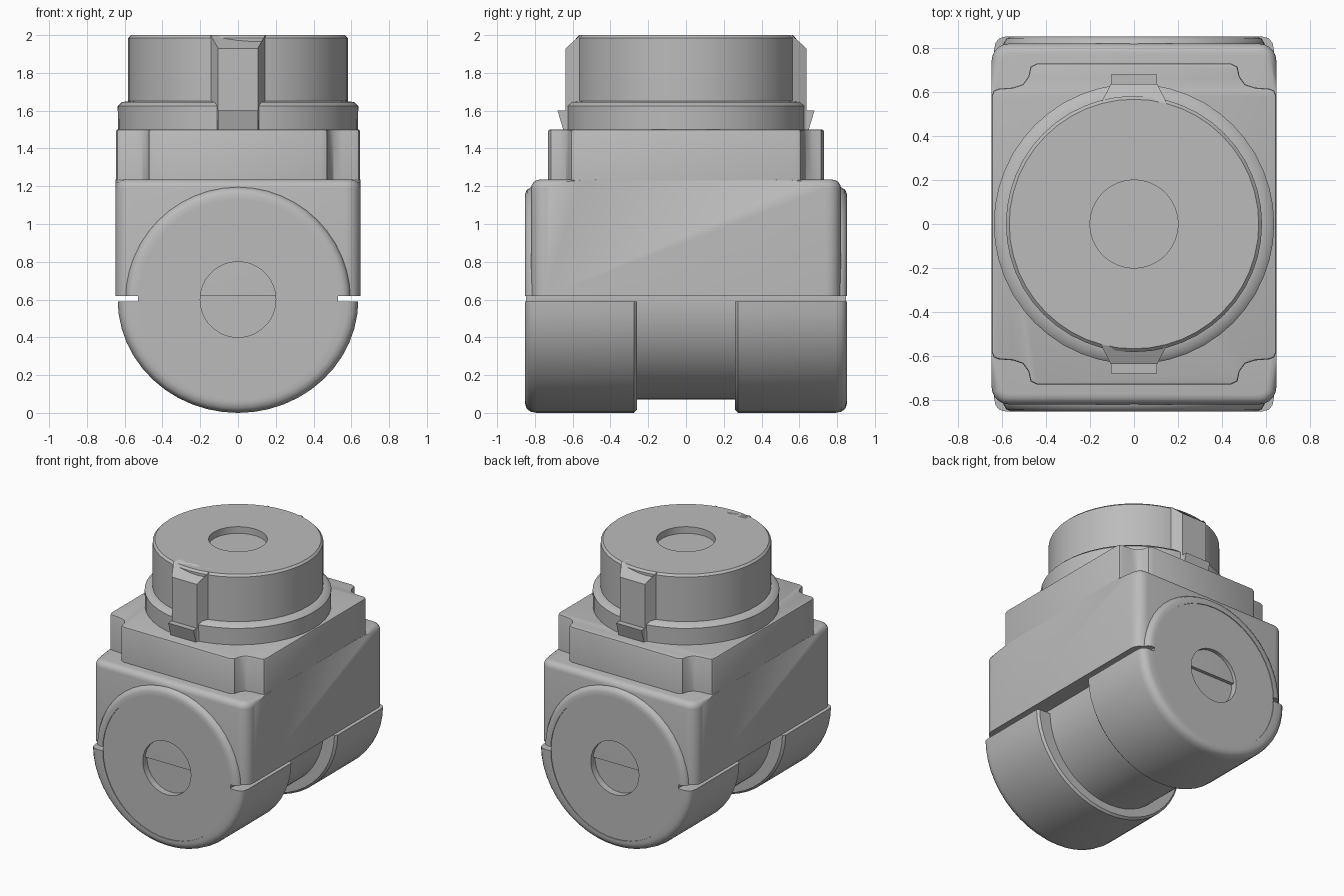
import bpy, bmesh
from math import sin, cos, pi, radians
from mathutils import Matrix, Vector

cube = bpy.data.objects.get("Cube")
if cube:
    bpy.data.objects.remove(cube, do_unlink=True)

grey = bpy.data.materials.new("plain grey")
grey.use_nodes = True
tone = (0.5, 0.5, 0.5, 1)
grey.diffuse_color = tone
grey.node_tree.nodes["Principled BSDF"].inputs["Base Color"].default_value = tone
AXIS_Z = 0.6  # height of the lying motor's axis


def finish(name, bm, angle=35):
    bmesh.ops.recalc_face_normals(bm, faces=bm.faces)
    mesh = bpy.data.meshes.new(name)
    bm.to_mesh(mesh)
    bm.free()
    ob = bpy.data.objects.new(name, mesh)
    bpy.context.collection.objects.link(ob)
    mesh.materials.append(grey)
    bpy.ops.object.select_all(action='DESELECT')
    ob.select_set(True)
    bpy.context.view_layer.objects.active = ob
    bpy.ops.object.shade_smooth_by_angle(angle=radians(angle))
    return ob


def lathe(profile, closed=False, sides=48):
    """Turn (radius, height) points about z."""
    bm = bmesh.new()
    rings = []
    for r, h in profile:
        if r == 0:
            rings.append([bm.verts.new((0, 0, h))] * sides)
        else:
            rings.append([bm.verts.new((r * cos(2 * pi * i / sides),
                                        r * sin(2 * pi * i / sides), h))
                          for i in range(sides)])
    pairs = list(zip(rings, rings[1:]))
    if closed:
        pairs.append((rings[-1], rings[0]))
    for a, b in pairs:
        for i in range(sides):
            j = (i + 1) % sides
            corners = list(dict.fromkeys((a[i], a[j], b[j], b[i])))
            bm.faces.new(corners)
    return bm


def lay_down(bm, turn=0, stretch=1):
    """Lay a turned part along y, with its height pointing forward."""
    bm.transform(Matrix.Translation((0, 0, AXIS_Z)) @ Matrix.Rotation(turn, 4, 'Z')
                 @ Matrix.Diagonal((stretch, 1, 1, 1)) @ Matrix.Rotation(pi / 2, 4, 'X'))


def cut(bm, z, keep_above):
    bmesh.ops.bisect_plane(bm, geom=bm.verts[:] + bm.edges[:] + bm.faces[:],
                           plane_co=(0, 0, z), plane_no=(0, 0, 1),
                           clear_inner=keep_above, clear_outer=not keep_above)
    bmesh.ops.holes_fill(bm, edges=[e for e in bm.edges if e.is_boundary], sides=0)


def prism(outline, z0, z1):
    bm = bmesh.new()
    low = bm.faces.new([bm.verts.new((x, y, z0)) for x, y in outline])
    out = bmesh.ops.extrude_face_region(bm, geom=[low])
    new = [v for v in out["geom"] if isinstance(v, bmesh.types.BMVert)]
    bmesh.ops.translate(bm, verts=new, vec=(0, 0, z1 - z0))
    return bm


def four_way(corner):
    """Mirror one corner's outline into all four quarters."""
    right = corner + [(x, -y) for x, y in reversed(corner)]
    return right + [(-x, y) for x, y in reversed(right)]


# Lower housing block with rounded corners and rounded front and back top edges
bm = bmesh.new()
bmesh.ops.create_cube(bm, size=1, matrix=Matrix.Translation((0, 0, 0.9275))
                      @ Matrix.Diagonal((1.295, 1.64, 0.615, 1)))
upright = [e for e in bm.edges if abs(e.verts[0].co.z - e.verts[1].co.z) > 0.1]
bmesh.ops.bevel(bm, geom=upright, offset=0.08, segments=5, profile=0.5, affect='EDGES')
rim = [e for e in bm.edges if all(v.co.z > 1.2 and abs(v.co.y) > 0.735 for v in e.verts)
       and abs(e.verts[0].co.x - e.verts[1].co.x) > 0.001]
bmesh.ops.bevel(bm, geom=rim, offset=0.045, segments=4, profile=0.5, affect='EDGES')
finish("housing_block", bm)

# Narrower deck with notched corners
notch = [(0.44, 0.73), (0.47, 0.715), (0.48, 0.67), (0.505, 0.635),
         (0.55, 0.62), (0.615, 0.615), (0.638, 0.605), (0.647, 0.58)]
bm = prism(four_way(notch), 1.2, 1.5)
top = [e for e in bm.edges if all(v.co.z > 1.49 for v in e.verts)]
bmesh.ops.bevel(bm, geom=top, offset=0.01, segments=2, profile=0.5, affect='EDGES')
finish("housing_deck", bm)

# Upright motor with stepped flange and recessed centre
drum = [(0, 1.95), (0.2, 1.95), (0.2, 2.0), (0.567, 2.0), (0.582, 1.985),
        (0.582, 1.65), (0.615, 1.645), (0.637, 1.625), (0.635, 1.49), (0, 1.49)]
finish("upper_motor", lathe(drum))

# Lying motor, recessed at both ends
half = [(0, 0.795), (0.2, 0.795), (0.2, 0.846), (0.53, 0.846)]
bm = lathe(half + [(r, -h) for r, h in reversed(half)])
lay_down(bm)
finish("lower_motor", bm)

clamp = [(0.53, 0.26), (0.585, 0.26), (0.6, 0.275), (0.6, 0.79), (0.593, 0.825),
         (0.575, 0.845), (0.55, 0.852), (0.53, 0.852)]
collar = [(0.53, 0.78), (0.6, 0.78), (0.595, 0.82), (0.582, 0.842),
          (0.56, 0.852), (0.53, 0.852)]
for side, turn in (("front", 0), ("back", pi)):
    # Half-round clamp below the gap
    bm = lathe(clamp, closed=True)
    lay_down(bm, turn, 1.062)
    cut(bm, 0.59, keep_above=False)
    bm.verts.ensure_lookup_table()
    for v in bm.verts:  # keep the bore round
        if abs(Vector((v.co.x / 1.062, v.co.z - AXIS_Z)).length - 0.53) < 0.003:
            v.co.x /= 1.062
    finish(side + "_clamp", bm)

    # Raised collar on the housing face above the gap
    bm = lathe(collar, closed=True)
    lay_down(bm, turn)
    cut(bm, 0.62, keep_above=True)
    finish(side + "_collar", bm)

    # Tapered key on the upright motor, sloped at its top
    bm = prism([(-0.145, -0.5), (-0.145, -0.56), (-0.105, -0.637),
                (0.105, -0.637), (0.145, -0.56), (0.145, -0.5)], 1.5, 2.0)
    for v in bm.verts:
        if v.co.z > 1.9 and v.co.y < -0.6:
            v.co.z = 1.93
    bm.transform(Matrix.Rotation(turn, 4, 'Z'))
    finish(side + "_key", bm, 20)

    # Foot of the key, leaning outward
    bm = prism([(-0.105, -0.55), (-0.105, -0.65), (0.105, -0.65), (0.105, -0.55)], 1.5, 1.6)
    for v in bm.verts:
        if v.co.z > 1.55 and v.co.y < -0.6:
            v.co.y = -0.68
    bm.transform(Matrix.Rotation(turn, 4, 'Z'))
    finish(side + "_key_foot", bm, 20)
